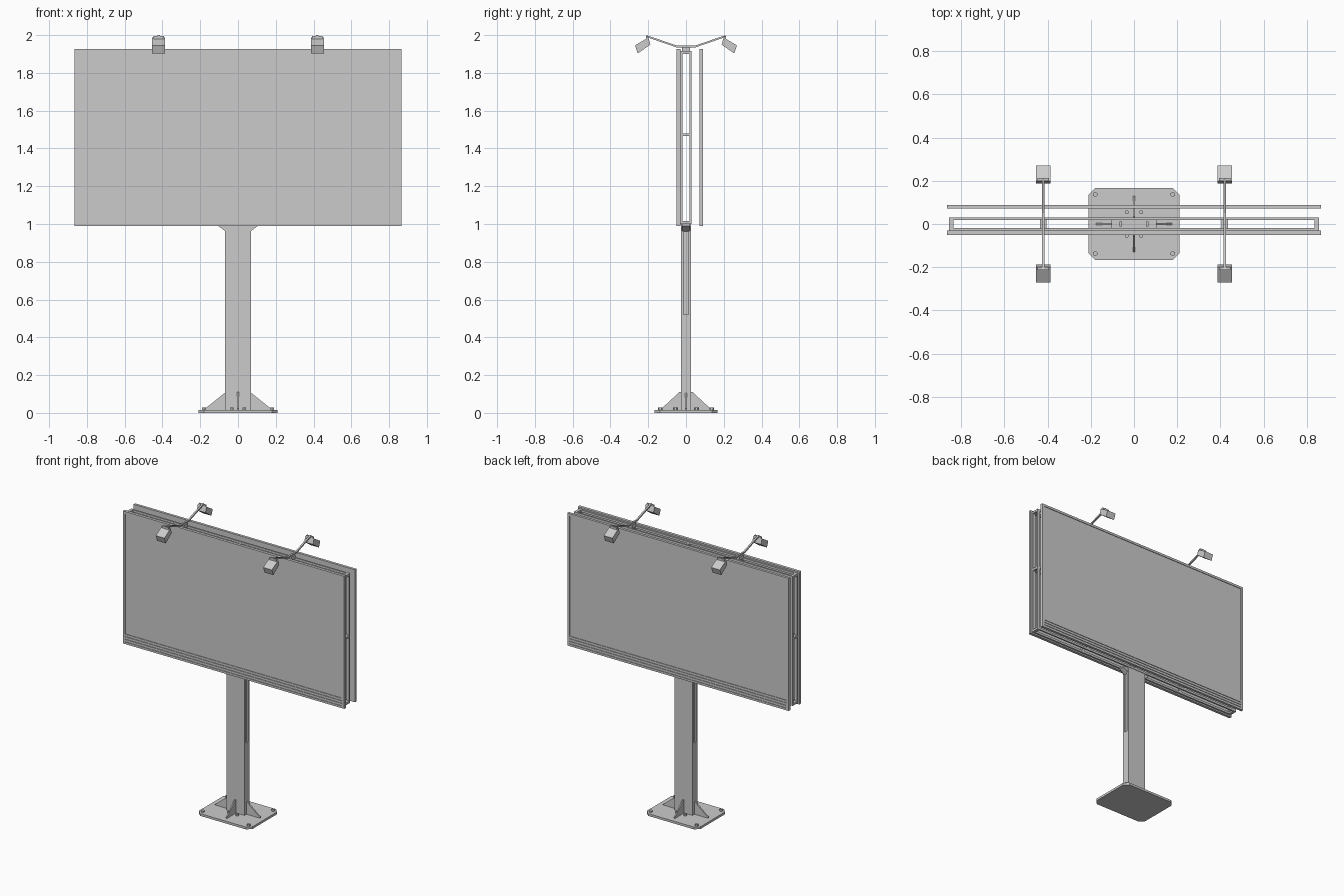
import bpy, bmesh
from mathutils import Vector

cube = bpy.data.objects.get("Cube")
if cube:
    bpy.data.objects.remove(cube, do_unlink=True)

steel = bpy.data.materials.new("light grey steel")
steel.use_nodes = True
GREY = (0.6, 0.6, 0.6, 1)
steel.diffuse_color = GREY
steel.node_tree.nodes["Principled BSDF"].inputs["Base Color"].default_value = GREY


def finish(name, bm):
    bmesh.ops.recalc_face_normals(bm, faces=bm.faces)
    mesh = bpy.data.meshes.new(name)
    bm.to_mesh(mesh)
    bm.free()
    mesh.materials.append(steel)
    obj = bpy.data.objects.new(name, mesh)
    bpy.context.collection.objects.link(obj)
    return obj


def box(name, x, y, z):
    """Box from three (min, max) ranges."""
    bm = bmesh.new()
    bmesh.ops.create_cube(bm, size=1)
    for v in bm.verts:
        v.co = [r[0] if c < 0 else r[1] for c, r in zip(v.co, (x, y, z))]
    return finish(name, bm)


def prism(name, outline, lo, hi, place):
    """Extrude a 2D outline; place(u, v, w) maps it into space."""
    bm = bmesh.new()
    face = bm.faces.new([bm.verts.new(place(u, v, lo)) for u, v in outline])
    shift = Vector(place(0, 0, hi)) - Vector(place(0, 0, lo))
    new = bmesh.ops.extrude_face_region(bm, geom=[face])["geom"]
    bmesh.ops.translate(bm, vec=shift, verts=[g for g in new if isinstance(g, bmesh.types.BMVert)])
    return finish(name, bm)


def bolt(name, x, y, z, r):
    bm = bmesh.new()
    bmesh.ops.create_cone(bm, cap_ends=True, segments=6, radius1=r, radius2=r, depth=0.014)
    bmesh.ops.translate(bm, vec=(x, y, z), verts=bm.verts)
    return finish(name, bm)


def sides(a, b):
    return ((a, b), (-b, -a))


# Base plate with clipped corners, bolts and gussets
W, D, C = 0.21, 0.167, 0.03
plate = [(W - C, -D), (W, C - D), (W, D - C), (W - C, D),
         (C - W, D), (-W, D - C), (-W, C - D), (C - W, -D)]
prism("base_plate", plate, 0, 0.016, lambda u, v, w: (u, v, w))
for sx in (-1, 1):
    for sy in (-1, 1):
        bolt("anchor_bolt", sx * 0.18, sy * 0.137, 0.021, 0.012)
        bolt("inner_bolt", sx * 0.033, sy * 0.055, 0.021, 0.01)
for s in (-1, 1):
    prism("side_gusset", [(0.065, 0.014), (0.175, 0.014), (0.175, 0.022), (0.065, 0.11)],
          -0.005, 0.005, lambda u, v, w: (s * u, w, v))
    prism("face_gusset", [(0.02, 0.014), (0.13, 0.014), (0.13, 0.022), (0.035, 0.11), (0.02, 0.11)],
          -0.004, 0.004, lambda u, v, w: (w, s * u, v))
    prism("head_gusset", [(0.065, 0.96), (0.105, 0.99), (0.105, 1.0), (0.065, 1.0)],
          -0.02, 0.02, lambda u, v, w: (s * u, w, v))

# Pole: solid below, grooved along the sides above
box("pole_lower", (-0.07, 0.07), (-0.027, 0.027), (0.01, 0.52))
box("pole_core", (-0.058, 0.058), (-0.02, 0.02), (0.52, 1.0))
for y in sides(0.012, 0.027):
    box("pole_flange", (-0.07, 0.07), y, (0.52, 1.0))

# Inner frame: rails, posts and ties
for y in sides(0.019, 0.03):
    for z in (1.0, 1.465, 1.9):
        box("frame_rail", (-0.855, 0.855), y, (z, z + 0.015))
    for x in (-0.845, -0.42, 0, 0.42, 0.845):
        box("frame_post", (x - 0.01, x + 0.01), y, (1.0, 1.915))
for x in (-0.845, 0.845):
    for z in (1.0, 1.465, 1.9):
        box("frame_tie", (x - 0.01, x + 0.01), (-0.02, 0.02), (z, z + 0.015))


# Display panels: inset screen, raised border and stepped lower trim
def panel(label, inner, outer):
    step = 1 if outer > inner else -1

    def span(depth):
        return tuple(sorted((inner, outer - step * depth)))
    box(label + "_screen", (-0.855, 0.855), span(0.004), (1.0, 1.915))
    for x in sides(0.848, 0.865):
        box(label + "_side_border", x, span(0), (0.99, 1.926))
    box(label + "_top_border", (-0.85, 0.85), span(0), (1.91, 1.926))
    for i in range(4):
        z = 0.99 + i * 0.0185
        box(label + "_trim_slat", (-0.865, 0.865), span(0), (z, z + 0.0145))


panel("front_panel", -0.03, -0.05)
panel("back_panel", 0.071, 0.089)

# Lamps on bent arms, one pair reaching over each side
arm = [(-0.21, 2.0), (-0.05, 1.945), (0.05, 1.945), (0.21, 2.0),
       (0.21, 1.99), (0.05, 1.935), (-0.05, 1.935), (-0.21, 1.99)]
head = [(0.27, 1.945), (0.2, 1.987), (0.188, 1.95), (0.255, 1.903)]
for x in (-0.42, 0.42):
    prism("lamp_arm", arm, -0.006, 0.006, lambda u, v, w: (x + w, u, v))
    box("arm_mount", (x - 0.015, x + 0.015), (-0.022, 0.022), (1.91, 1.937))
    for s in (-1, 1):
        prism("lamp_head", head, -0.034, 0.034, lambda u, v, w: (x + w, s * u, v))
        box("lamp_bracket", (x - 0.027, x + 0.027),
            tuple(sorted((s * 0.2, s * 0.212))), (1.96, 1.995))
